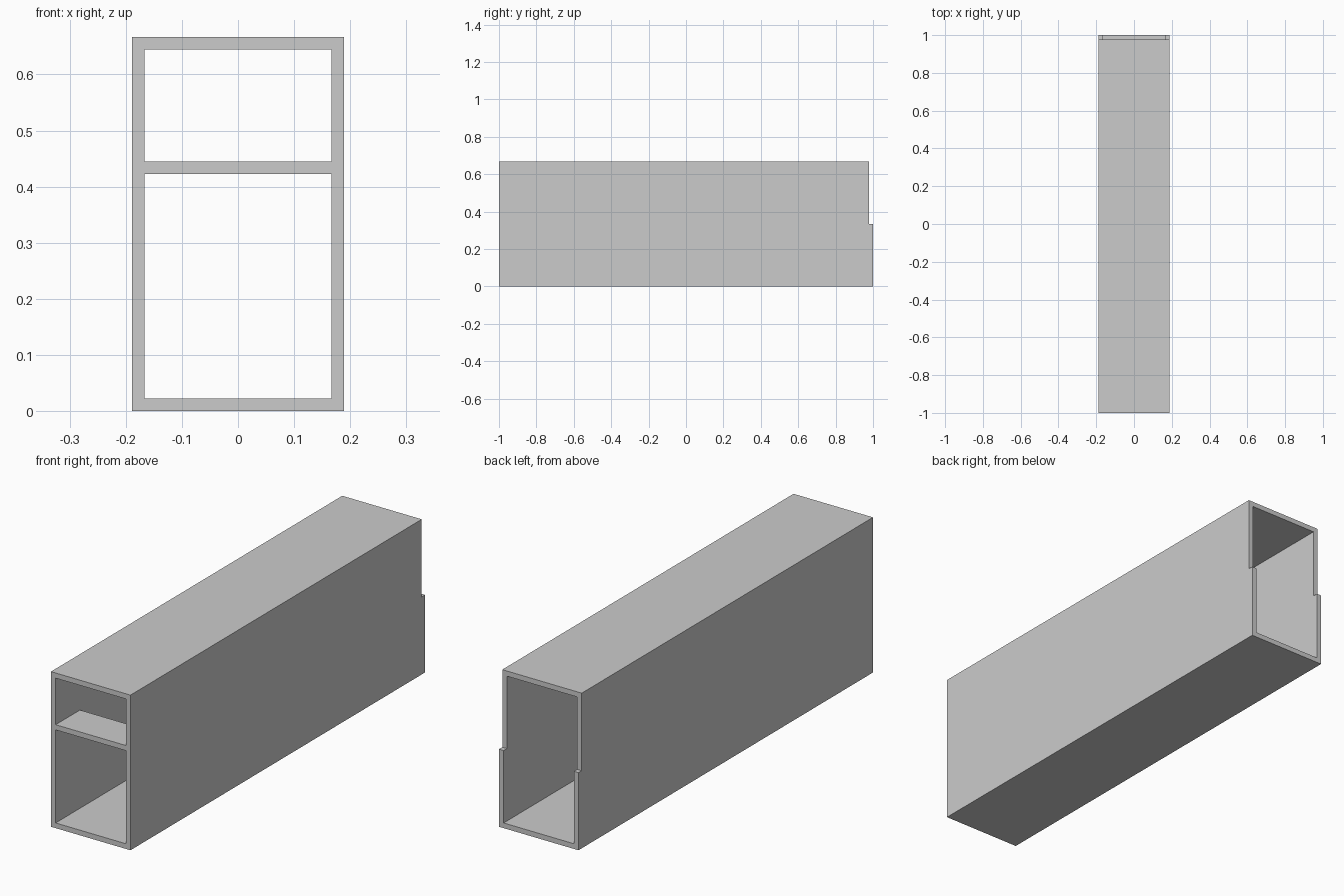
import bpy, bmesh

if "Cube" in bpy.data.objects:
    bpy.data.objects.remove(bpy.data.objects["Cube"])

T = 2 / 90                 # wall thickness
W, H = 15 * T + 2 * T, 30 * T
SHELF_Z, SHELF_DEPTH = 19 * T, 0.165


def prism(name, profile, half_width):
    """Extrude a (y, z) side profile symmetrically along x."""
    bm = bmesh.new()
    face = bm.faces.new([bm.verts.new((-half_width, y, z)) for y, z in profile])
    moved = bmesh.ops.extrude_face_region(bm, geom=[face])["geom"]
    verts = [v for v in moved if isinstance(v, bmesh.types.BMVert)]
    bmesh.ops.translate(bm, verts=verts, vec=(2 * half_width, 0, 0))
    bmesh.ops.recalc_face_normals(bm, faces=bm.faces)
    mesh = bpy.data.meshes.new(name)
    bm.to_mesh(mesh)
    bm.free()
    obj = bpy.data.objects.new(name, mesh)
    bpy.context.collection.objects.link(obj)
    return obj


def rect(y0, y1, z0, z1):
    return [(y0, z0), (y1, z0), (y1, z1), (y0, z1)]


# Outer casing, with the upper half stepped in at the back
casing = prism("casing", [(-1, 0), (1, 0), (1, H / 2), (1 - T, H / 2),
                          (1 - T, H), (-1, H)], W / 2)

# Hollow it right through
cutter = prism("hollow_cutter", rect(-1.2, 1.2, T, H - T), W / 2 - T)
cutter.hide_render = True
mod = casing.modifiers.new("hollow", "BOOLEAN")
mod.operation = "DIFFERENCE"
mod.solver = "EXACT"
mod.object = cutter
bpy.context.view_layer.objects.active = casing
bpy.ops.object.modifier_apply(modifier=mod.name)
bpy.data.objects.remove(cutter, do_unlink=True)

# Short divider shelf just inside the front opening
prism("front_shelf", rect(-1, -1 + SHELF_DEPTH, SHELF_Z, SHELF_Z + T), W / 2 - T)
